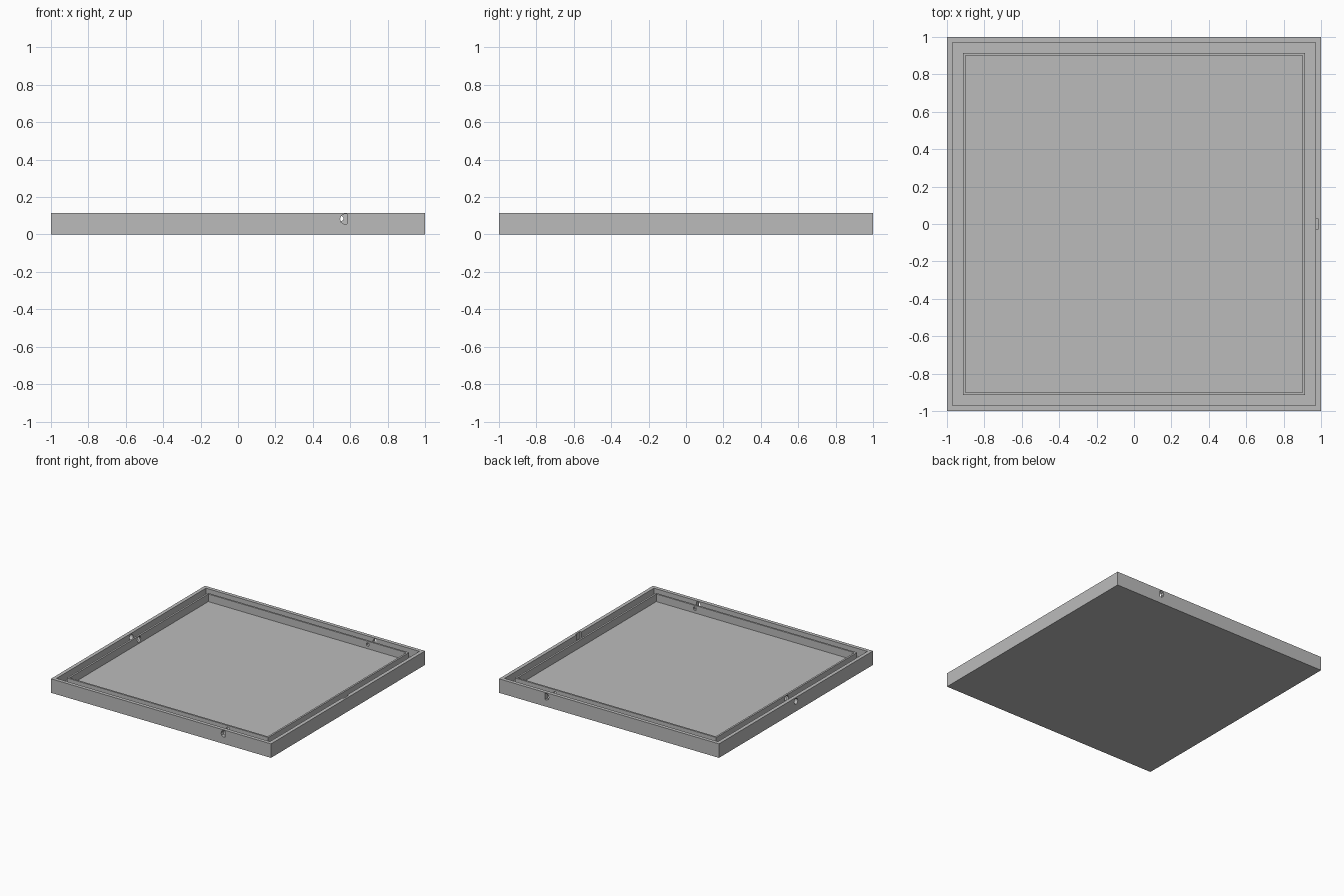
import bpy, bmesh, math
from mathutils import Matrix, Vector

if "Cube" in bpy.data.objects:
    bpy.data.objects.remove(bpy.data.objects["Cube"])

grey = bpy.data.materials.new("plain grey")
grey.diffuse_color = (0.5, 0.5, 0.5, 1)
grey.use_nodes = True
grey.node_tree.nodes["Principled BSDF"].inputs["Base Color"].default_value = grey.diffuse_color

H = 0.115       # overall height
FLOOR = 0.05    # floor and groove level


def finish(name, bm):
    bmesh.ops.recalc_face_normals(bm, faces=bm.faces)
    mesh = bpy.data.meshes.new(name)
    bm.to_mesh(mesh)
    bm.free()
    obj = bpy.data.objects.new(name, mesh)
    bpy.context.collection.objects.link(obj)
    mesh.materials.append(grey)
    return obj


def tray(name, profile):
    """Square rings (half width, height) joined from the outside in."""
    bm = bmesh.new()
    rings = [[bm.verts.new((sx * r, sy * r, z))
              for sx, sy in ((-1, -1), (1, -1), (1, 1), (-1, 1))]
             for r, z in profile]
    for a, b in zip(rings, rings[1:]):
        for i in range(4):
            j = (i + 1) % 4
            bm.faces.new((a[i], a[j], b[j], b[i]))
    bm.faces.new(rings[0])
    bm.faces.new(rings[-1])
    return finish(name, bm)


def cutter(name, outline, start, end, axis):
    """Prism through a wall: outline is (sideways, height)."""
    bm = bmesh.new()
    if axis == 'y':
        pts = [Vector((u, start, z)) for u, z in outline]
        move = Vector((0, end - start, 0))
    else:
        pts = [Vector((start, u, z)) for u, z in outline]
        move = Vector((end - start, 0, 0))
    a = [bm.verts.new(p) for p in pts]
    b = [bm.verts.new(p + move) for p in pts]
    n = len(a)
    bm.faces.new(a)
    bm.faces.new(b[::-1])
    for i in range(n):
        bm.faces.new((a[i], b[i], b[(i + 1) % n], a[(i + 1) % n]))
    obj = finish(name, bm)
    obj.hide_render = True
    return obj


def circle(u, z, r, n=16):
    return [(u + r * math.cos(2 * math.pi * i / n),
             z + r * math.sin(2 * math.pi * i / n)) for i in range(n)]


# Tray: outer wall, groove, thin inner lip and recessed floor
body = tray("tray", [(1, 0), (1, H), (0.97, H), (0.97, FLOOR),
                     (0.915, FLOOR), (0.915, H - 0.003),
                     (0.90, H - 0.003), (0.90, FLOOR)])

# Half-rounded slots in the front and back walls, small holes in the lip
slot = [(0.582, 0.056), (0.582, 0.109), (0.567, 0.109), (0.552, 0.1),
        (0.546, 0.083), (0.552, 0.065), (0.567, 0.056)]
cutters = []
for side, s in (("front", -1), ("back", 1)):
    cutters.append(cutter(side + "_slot_cutter", slot, s * 0.95, s * 1.05, 'y'))
    cutters.append(cutter(side + "_lip_cutter", circle(0.55, 0.085, 0.014),
                          s * 0.88, s * 0.94, 'y'))

# Round hole through the left wall and lip
cutters.append(cutter("left_hole_cutter", circle(0, 0.083, 0.023),
                      -1.05, -0.88, 'x'))

# Shallow pocket on the inside of the right wall
pocket = [(-0.03, 0.06), (0.03, 0.06), (0.03, 0.15), (-0.03, 0.15)]
cutters.append(cutter("right_pocket_cutter", pocket, 0.95, 0.983, 'x'))

# Cut every opening, then drop the cutters
bpy.context.view_layer.objects.active = body
for c in cutters:
    mod = body.modifiers.new(c.name, 'BOOLEAN')
    mod.operation = 'DIFFERENCE'
    mod.solver = 'EXACT'
    mod.object = c
    bpy.ops.object.modifier_apply(modifier=mod.name)
    bpy.data.objects.remove(c)
